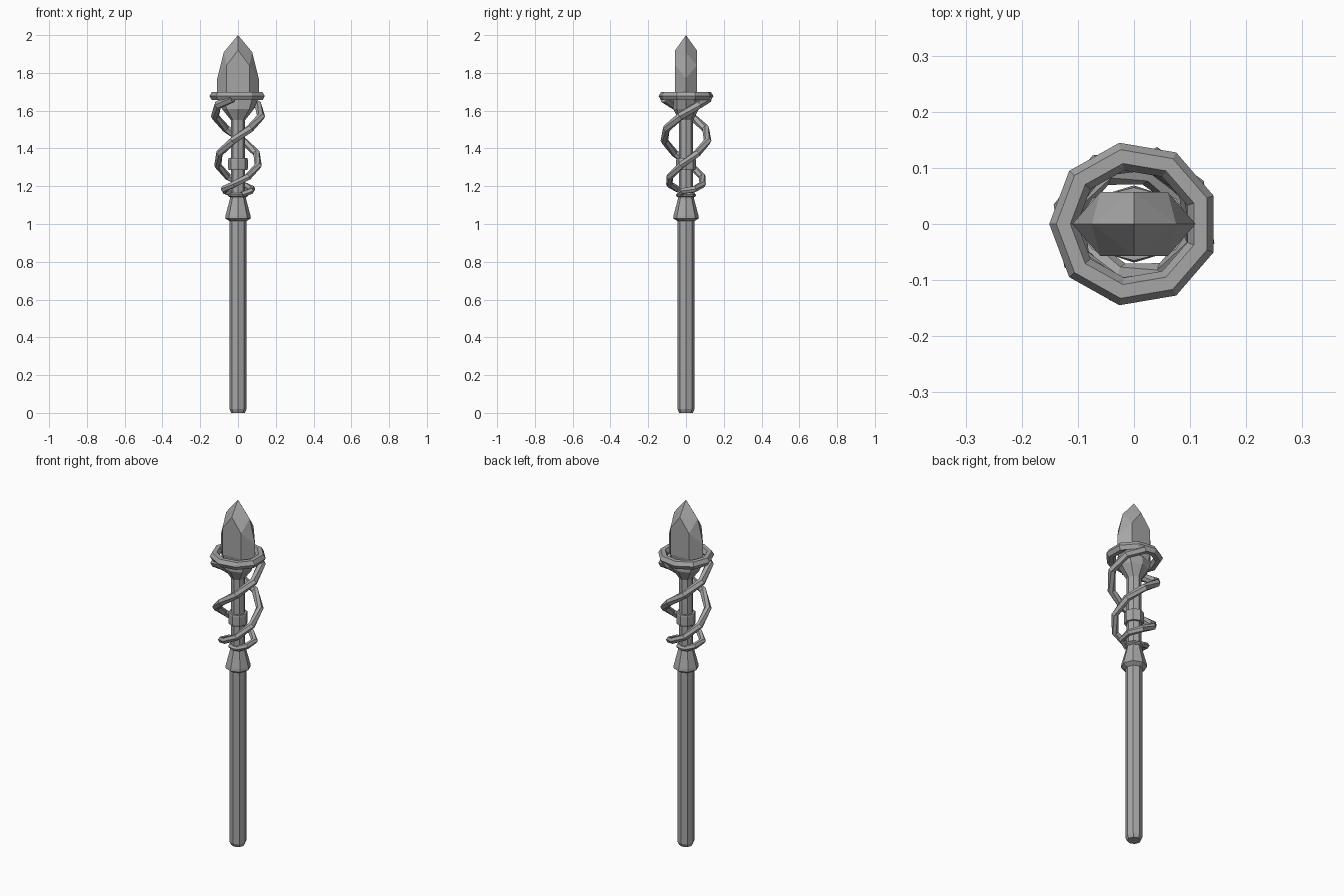
import bpy, bmesh
from math import sin, cos, pi, radians

if "Cube" in bpy.data.objects:
    bpy.data.objects.remove(bpy.data.objects["Cube"], do_unlink=True)

grey = bpy.data.materials.new("plain_grey")
grey.use_nodes = True
colour = (0.38, 0.38, 0.38, 1)
grey.diffuse_color = colour
grey.node_tree.nodes["Principled BSDF"].inputs["Base Color"].default_value = colour


def finish(bm, name):
    bmesh.ops.recalc_face_normals(bm, faces=bm.faces)
    mesh = bpy.data.meshes.new(name)
    bm.to_mesh(mesh)
    bm.free()
    mesh.materials.append(grey)
    obj = bpy.data.objects.new(name, mesh)
    bpy.context.collection.objects.link(obj)
    return obj


def lathe(name, profile, y_end=1.0, sides=8):
    """Eight-sided turned part; its section flattens towards the top by y_end."""
    bm = bmesh.new()
    rings = []
    for i, (r, z) in enumerate(profile):
        flat = 1 + (y_end - 1) * i / (len(profile) - 1)
        rings.append([bm.verts.new((r * cos(2 * pi * k / sides),
                                    r * flat * sin(2 * pi * k / sides), z))
                      for k in range(sides)])
    for low, high in zip(rings, rings[1:]):
        for k in range(sides):
            n = (k + 1) % sides
            bm.faces.new((low[k], low[n], high[n], high[k]))
    bm.faces.new(rings[0])
    bm.faces.new(rings[-1])
    return finish(bm, name)


def tube(name, points, thickness, closed=False):
    """Six-sided tube; each point is x, y, z and relative thickness."""
    curve = bpy.data.curves.new(name, "CURVE")
    curve.dimensions = "3D"
    curve.twist_mode = "Z_UP"
    curve.bevel_depth = thickness
    curve.bevel_resolution = 1
    curve.use_fill_caps = True
    spline = curve.splines.new("POLY")
    spline.points.add(len(points) - 1)
    for p, (x, y, z, size) in zip(spline.points, points):
        p.co = (x, y, z, 1)
        p.radius = size
    spline.use_cyclic_u = closed
    source = bpy.data.objects.new(name + "_path", curve)
    bpy.context.collection.objects.link(source)
    mesh = bpy.data.meshes.new_from_object(
        source.evaluated_get(bpy.context.evaluated_depsgraph_get()))
    bpy.data.objects.remove(source, do_unlink=True)
    bm = bmesh.new()
    bm.from_mesh(mesh)
    bpy.data.meshes.remove(mesh)
    for f in bm.faces:
        f.smooth = False
        f.material_index = 0
    return finish(bm, name)


# Handle and turned fittings
lathe("lower_shaft", [(0.036, 0), (0.045, 0.02), (0.045, 1.03)])
lathe("flared_collar", [(0.045, 1.015), (0.068, 1.03), (0.066, 1.045),
                        (0.042, 1.135), (0.042, 1.145)])
lathe("collar_rim", [(0.044, 1.142), (0.052, 1.148), (0.052, 1.156), (0.04, 1.165)])
lathe("upper_shaft", [(0.038, 1.14), (0.038, 1.57)])
lathe("shaft_band", [(0.05, 1.285), (0.052, 1.295), (0.052, 1.34), (0.05, 1.35)])

# Flattened cup holding the crystal
lathe("crystal_cup", [(0.038, 1.55), (0.085, 1.61), (0.105, 1.66)], y_end=0.62)

# Faceted crystal, mirrored across both axes
bm = bmesh.new()
corners = [(0, 0, 2), (0.075, 0, 1.91), (0.11, 0, 1.77), (0.11, 0, 1.69),
           (0.095, 0, 1.63), (0.06, 0.057, 1.84), (0, 0.057, 1.92),
           (0.06, 0.057, 1.69), (0.05, 0.045, 1.63)]
for x, y, z in sorted({(sx * x, sy * y, z) for x, y, z in corners
                       for sx in (-1, 1) for sy in (-1, 1)}):
    bm.verts.new((x, y, z))
bmesh.ops.convex_hull(bm, input=bm.verts)
bmesh.ops.dissolve_limit(bm, angle_limit=0.01, verts=bm.verts, edges=bm.edges)
finish(bm, "crystal")

# Nine-sided ring around the crystal
tube("crystal_ring", [(0.126 * cos(a), 0.122 * sin(a), 1.677, 1)
                      for a in (radians(20 + 40 * k) for k in range(9))], 0.025, True)

# Two matching vines, half a turn apart: radius and height at each eighth turn
climb = [(0.04, 1.155), (0.07, 1.175), (0.088, 1.185), (0.09, 1.21), (0.102, 1.25),
         (0.11, 1.31), (0.115, 1.375), (0.118, 1.44), (0.122, 1.505),
         (0.126, 1.57), (0.124, 1.63), (0.122, 1.665)]
for name, turn in (("vine_first", 0), ("vine_second", pi)):
    path = []
    for i, (r, z) in enumerate(climb):
        a = turn + radians(135 + 45 * (i - 0.3))
        path.append((r * cos(a), r * sin(a), z, 0.75 + 0.025 * i))
    tube(name, path, 0.022)
